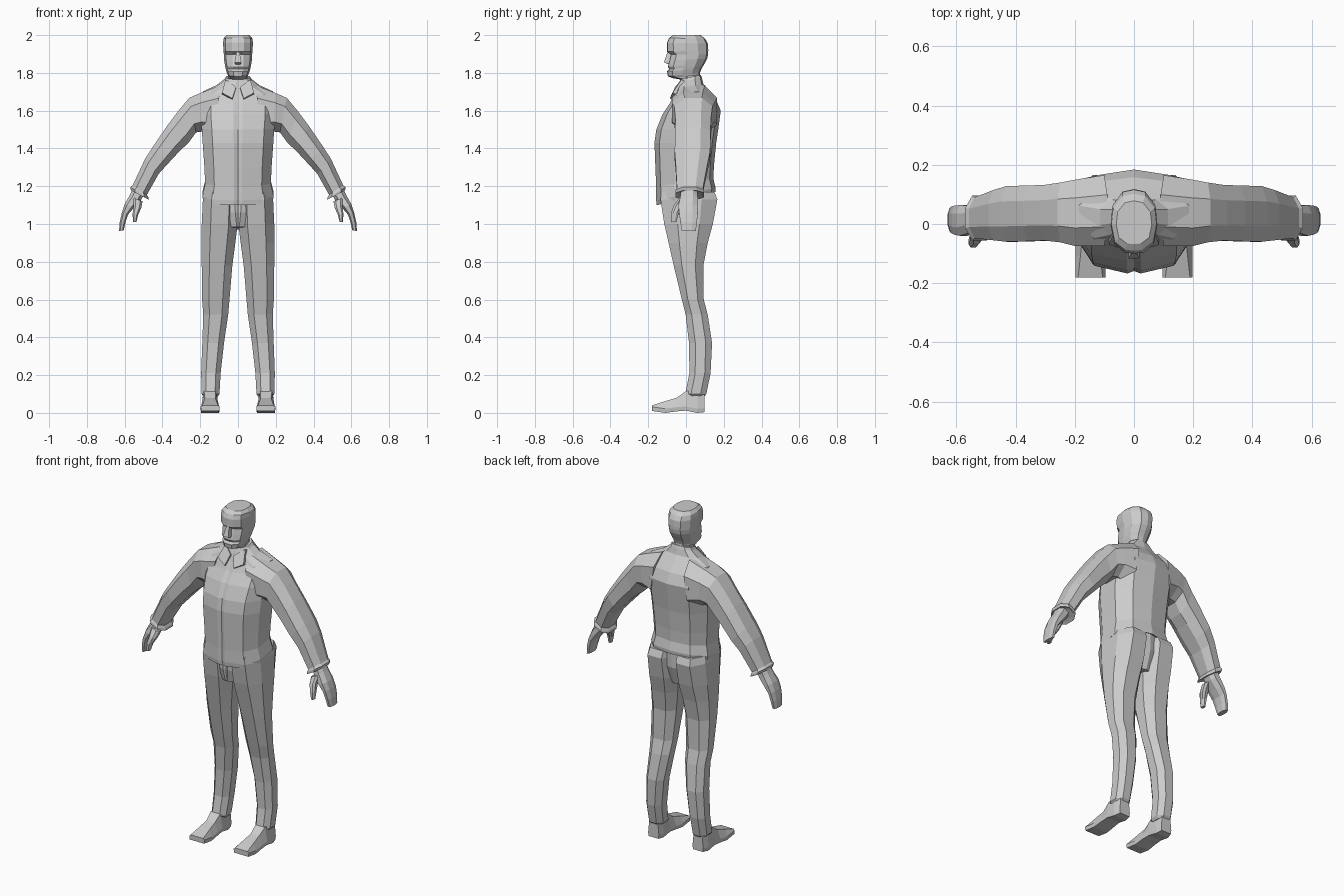
import bpy, bmesh
from mathutils import Vector

grey = bpy.data.materials.new("plain_grey")
grey.diffuse_color = (0.6, 0.6, 0.6, 1)

# Cross-section patterns: (across, depth), both from -1 to 1
OCT = [(1, .45), (.5, 1), (-.5, 1), (-1, .45), (-1, -.45), (-.5, -1), (.5, -1), (1, -.45)]
BOX = [(1, 1), (-1, 1), (-1, -1), (1, -1)]
HALF_TORSO = [(.12, -1), (.72, -.84), (1, -.36), (1, .4), (.65, .87)]
HALF_HEAD = [(.4, -.97), (.85, -.7), (1, -.1), (.92, .5), (.5, .92)]


def closed(half, front):
    """Mirror a half section into a full one with centre points."""
    return [(0, front)] + half + [(0, 1)] + [(-s, t) for s, t in reversed(half)]


TORSO, HEAD = closed(HALF_TORSO, -.95), closed(HALF_HEAD, -1)


def ring(pattern, ux, uz, lx, lz, yf, yb):
    """Section spanning (ux, uz) to (lx, lz) sideways and yf to yb in depth."""
    c = Vector(((ux + lx) / 2, (yf + yb) / 2, (uz + lz) / 2))
    a = Vector(((ux - lx) / 2, 0, (uz - lz) / 2))
    b = Vector((0, (yb - yf) / 2, 0))
    return [c + a * s + b * t for s, t in pattern]


def level(pattern, zf, zb, w, yf, yb):
    """Centred section at height zf in front and zb behind."""
    pts = ring(pattern, w, 0, -w, 0, yf, yb)
    for p in pts:
        p.z = zf + (zb - zf) * (p.y - yf) / (yb - yf)
    return pts


def loft(name, rings, mirror=False):
    bm = bmesh.new()
    rows = [[bm.verts.new(p) for p in r] for r in rings]
    n = len(rows[0])
    for r0, r1 in zip(rows, rows[1:]):
        for i in range(n):
            j = (i + 1) % n
            bm.faces.new((r0[i], r0[j], r1[j], r1[i]))
    bm.faces.new(rows[0])
    bm.faces.new(rows[-1])
    bmesh.ops.recalc_face_normals(bm, faces=bm.faces)
    me = bpy.data.meshes.new(name)
    bm.to_mesh(me)
    bm.free()
    me.materials.append(grey)
    ob = bpy.data.objects.new(name, me)
    bpy.context.collection.objects.link(ob)
    if mirror:
        ob.modifiers.new("mirror", 'MIRROR')
    return ob


# Jacket body, from the tucked hem up to the standing collar
loft("jacket", [level(TORSO, *r) for r in [
    (1.11, 1.18, .165, -.135, .135), (1.10, 1.17, .185, -.155, .155),
    (1.125, 1.19, .188, -.158, .157), (1.20, 1.24, .174, -.158, .145),
    (1.30, 1.31, .178, -.162, .148), (1.43, 1.43, .187, -.167, .160),
    (1.50, 1.51, .192, -.157, .172), (1.58, 1.60, .200, -.125, .184),
    (1.64, 1.66, .200, -.085, .158), (1.685, 1.71, .185, -.062, .115),
    (1.72, 1.74, .115, -.048, .092), (1.75, 1.775, .072, -.036, .084),
    (1.765, 1.79, .062, -.030, .078)]])

# Collar flaps
for side in (1, -1):
    outer = [Vector((side * x, y, z)) for x, y, z in
             [(.010, -.058, 1.725), (.030, -.086, 1.665), (.085, -.070, 1.695), (.066, -.024, 1.765)]]
    loft("collar_flap", [outer, [p + Vector((0, .02, -.01)) for p in outer]])

# Sleeves, with a slightly flared cuff
loft("sleeve", [ring(OCT, *r) for r in [
    (.09, 1.735, .13, 1.46, -.075, .165), (.20, 1.693, .185, 1.49, -.075, .150),
    (.258, 1.668, .222, 1.485, -.062, .140), (.315, 1.60, .262, 1.43, -.056, .132),
    (.375, 1.52, .310, 1.385, -.058, .130), (.45, 1.41, .375, 1.315, -.060, .128),
    (.492, 1.345, .42, 1.265, -.055, .115), (.557, 1.205, .482, 1.155, -.048, .090),
    (.570, 1.195, .474, 1.140, -.055, .096), (.567, 1.178, .472, 1.128, -.055, .096),
    (.55, 1.175, .488, 1.14, -.040, .080)]], True)

# Hands: flat palm and joined fingers, then the thumb
loft("hand", [ring(OCT, *r) for r in [
    (.552, 1.20, .492, 1.165, -.025, .062), (.572, 1.155, .515, 1.125, -.030, .062),
    (.600, 1.105, .552, 1.085, -.040, .064), (.615, 1.06, .582, 1.05, -.036, .062),
    (.626, 1.01, .596, 1.008, -.030, .058), (.630, .963, .605, .967, -.022, .052)]], True)
loft("thumb", [ring(OCT, *r) for r in [
    (.555, 1.14, .505, 1.12, -.040, .015), (.552, 1.10, .512, 1.085, -.066, -.012),
    (.558, 1.055, .528, 1.05, -.080, -.040), (.556, 1.01, .538, 1.01, -.080, -.052)]], True)

# Trousers: seat plus two legs
loft("trouser_seat", [level(TORSO, *r) for r in [
    (1.16, 1.18, .15, -.125, .140), (1.06, 1.08, .12, -.122, .140),
    (.985, .97, .055, -.108, .105)]])
loft("trouser_leg", [ring(OCT, o, z, i, z, f, b) for z, o, i, f, b in [
    (1.17, .178, .002, -.130, .150), (1.13, .186, .002, -.135, .166),
    (1.00, .192, .002, -.115, .142), (.90, .193, .014, -.092, .115),
    (.78, .192, .030, -.065, .092), (.60, .190, .045, -.022, .094),
    (.52, .184, .052, -.002, .115), (.37, .189, .074, .016, .138),
    (.21, .195, .092, .018, .130), (.10, .193, .098, -.004, .108),
    (.085, .180, .108, .01, .095)]], True)

# Shoes: sections from heel to toe, wider at the sole
loft("shoe", [[Vector((x, y, z)) for x, z in
               ((xi, z0), (xo, z0), (xo + .003, z0 + .022), (xo - t, z1), (xi + t, z1), (xi - .003, z0 + .022))]
              for y, xi, xo, z0, z1, t in [
    (.098, .115, .180, .004, .100, .004), (.06, .108, .190, .0, .115, .006),
    (.00, .106, .192, .012, .115, .012), (-.05, .102, .193, .008, .080, .018),
    (-.11, .100, .195, .0, .062, .014), (-.180, .100, .195, .010, .040, .006)]], True)

# Head: neck, jaw, mouth crease, cheeks, eye hollow, brow and flat crown
loft("head", [level(HEAD, *r) for r in [
    (1.70, 1.70, .055, -.030, .080), (1.765, 1.78, .053, -.030, .076),
    (1.772, 1.79, .050, -.070, .074), (1.782, 1.80, .055, -.096, .074),
    (1.808, 1.82, .063, -.100, .082), (1.820, 1.835, .066, -.088, .090),
    (1.832, 1.85, .069, -.096, .099), (1.865, 1.875, .074, -.088, .112),
    (1.897, 1.90, .075, -.080, .117), (1.912, 1.92, .077, -.100, .118),
    (1.96, 1.955, .079, -.100, .116), (1.985, 1.98, .076, -.090, .102),
    (2.0, 2.0, .060, -.068, .078)]])

# Nose wedge
loft("nose", [ring(BOX, w, z, -w, z, f, -.07) for z, w, f in [
    (1.845, .014, -.092), (1.856, .018, -.117), (1.912, .008, -.098)]])
